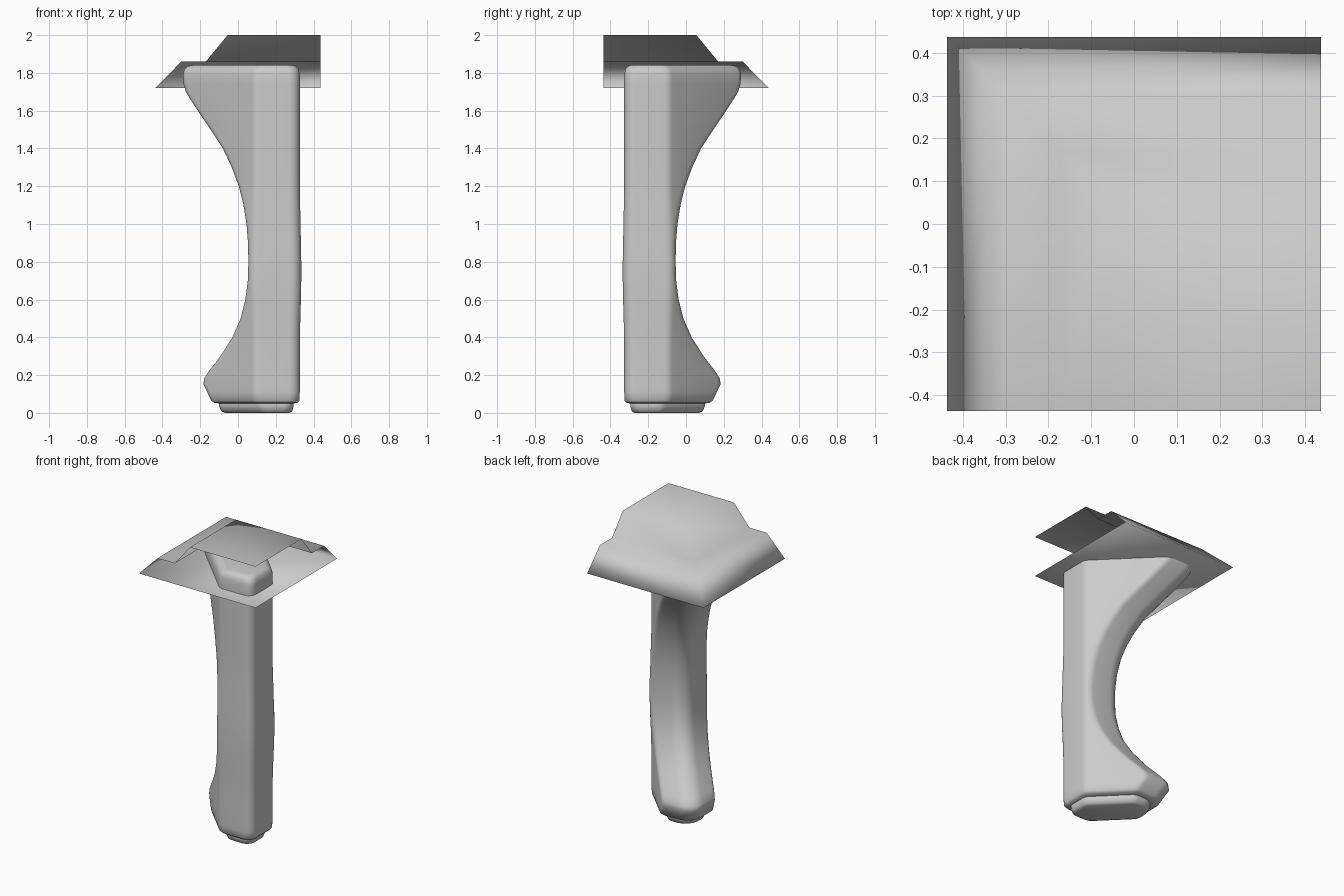
import bpy
import bmesh
from math import cos, sin, radians

if "Cube" in bpy.data.objects:
    bpy.data.objects.remove(bpy.data.objects["Cube"])


def finish(bm, name, angle=None):
    mesh = bpy.data.meshes.new(name)
    bm.to_mesh(mesh)
    bm.free()
    obj = bpy.data.objects.new(name, mesh)
    bpy.context.collection.objects.link(obj)
    bpy.ops.object.select_all(action='DESELECT')
    bpy.context.view_layer.objects.active = obj
    obj.select_set(True)
    if angle:
        bpy.ops.object.shade_smooth_by_angle(angle=radians(angle))
    else:
        bpy.ops.object.shade_smooth()
    return obj


def leg_section(z, back, inset):
    """Rounded square whose inner half is pulled along the diagonal to x = back."""
    lo, hi = 0.055 + inset, 0.327 - inset
    t = lo - back
    # corner position, start angle, radius: front, right, inner, left
    corners = [(hi, -hi, -90, 0.055), (hi, -lo, 0, 0.06),
               (lo, -lo, 90, 0.10), (lo, -hi, 180, 0.06)]
    pts = []
    for k, (cx, cy, start, r) in enumerate(corners):
        sx = 1 if k in (0, 1) else -1
        sy = 1 if k in (1, 2) else -1
        for i in range(9):
            a = radians(start + i * 90 / 8)
            x = cx - sx * r + r * cos(a)
            y = cy - sy * r + r * sin(a)
            fixed, moved = (x, y, z), (x - t, y + t, z)
            if k == 1 and i == 4:
                pts += [fixed, moved]
            elif k == 3 and i == 4:
                pts += [moved, fixed]
            elif k == 2 or (k == 1 and i > 4) or (k == 3 and i < 4):
                pts.append(moved)
            else:
                pts.append(fixed)
    return pts


# Leg with foot pad: height, inner extent, inset
rings = [(0.0, -0.07, 0.055), (0.008, -0.088, 0.04), (0.035, -0.10, 0.033),
         (0.05, -0.10, 0.033), (0.053, -0.125, 0.012), (0.065, -0.142, 0.002),
         (0.11, -0.163, 0), (0.15, -0.183, 0), (0.18, -0.18, 0),
         (0.22, -0.155, 0), (0.30, -0.093, 0), (0.40, -0.03, -0.001),
         (0.50, 0.014, -0.003), (0.60, 0.039, -0.006), (0.70, 0.052, -0.008),
         (0.80, 0.055, -0.008), (0.90, 0.053, -0.006), (1.00, 0.045, -0.004),
         (1.10, 0.029, -0.002), (1.20, 0.004, 0), (1.30, -0.033, 0),
         (1.40, -0.08, 0), (1.50, -0.145, 0), (1.60, -0.213, 0),
         (1.66, -0.252, 0), (1.70, -0.276, 0), (1.74, -0.288, 0),
         (1.79, -0.292, 0), (1.82, -0.284, 0.006), (1.837, -0.265, 0.02),
         (1.843, -0.23, 0.04)]
bm = bmesh.new()
loops = [[bm.verts.new(p) for p in leg_section(*r)] for r in rings]
n = len(loops[0])
for a, b in zip(loops, loops[1:]):
    for i in range(n):
        j = (i + 1) % n
        bm.faces.new((a[i], a[j], b[j], b[i]))
bm.faces.new(loops[0][::-1])
bm.faces.new(loops[-1])
finish(bm, "leg", 50)

# Stepped corner plate, mitred at the back left, open at front and right
E = 0.4375
bm = bmesh.new()
rows = []
for a, z in [(-E, 1.72), (-0.30, 1.86), (-0.17, 1.86), (-0.055, 2.0)]:
    rows.append([bm.verts.new(p) for p in ((a, -E, z), (a, -a, z), (E, -a, z))])
for lower, upper in zip(rows, rows[1:]):
    for i in range(2):
        bm.faces.new((lower[i], upper[i], upper[i + 1], lower[i + 1]))
bm.faces.new(rows[0] + [bm.verts.new((E, -E, 1.72))])
bm.faces.new([bm.verts.new((E, -E, 2.0))] + rows[-1][::-1])
finish(bm, "corner_plate")
